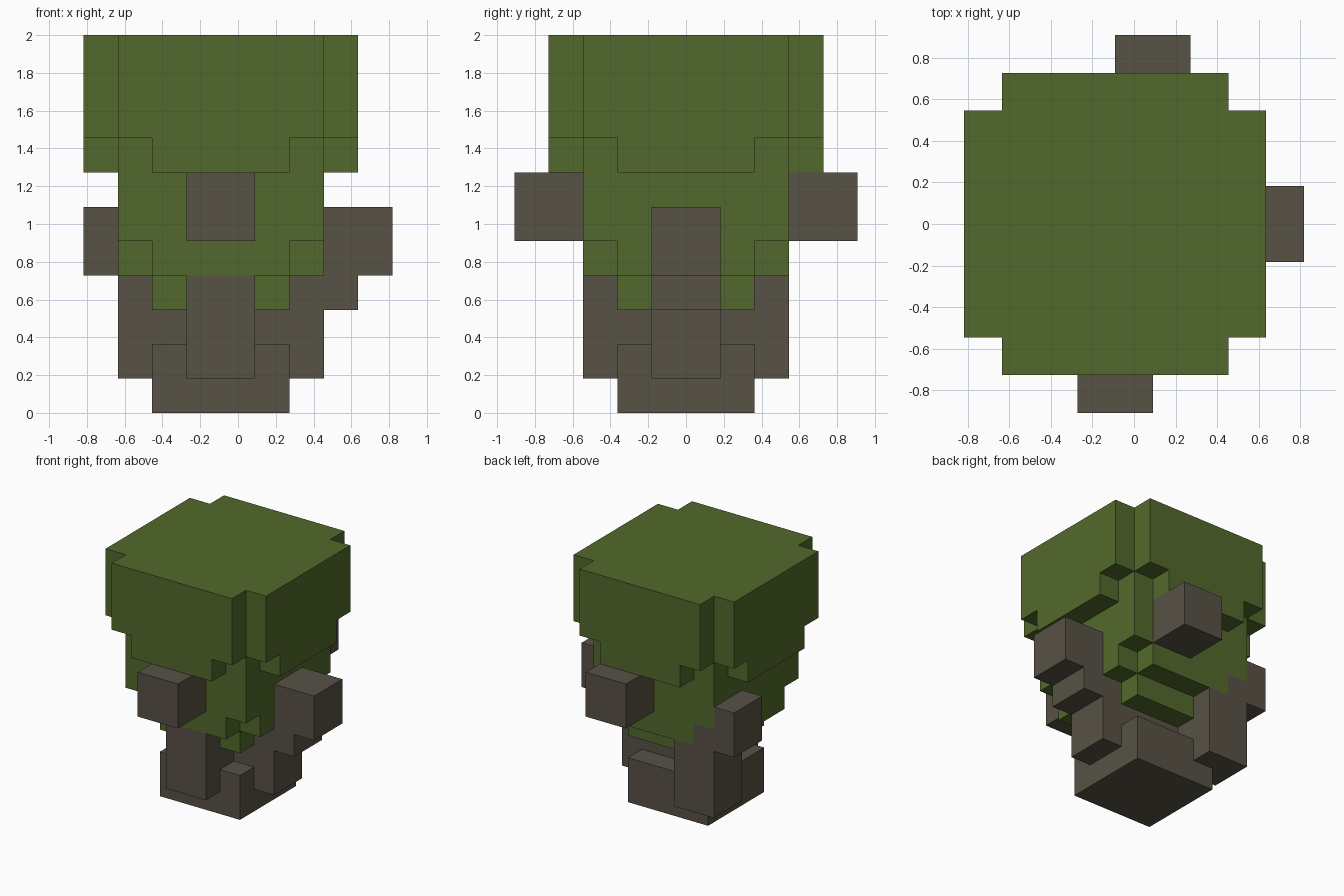
import bpy
import bmesh
from mathutils import Vector

default = bpy.data.objects.get("Cube")
if default:
    bpy.data.objects.remove(default, do_unlink=True)

UNIT = 2 / 11                      # edge of one block
ORIGIN = Vector((4.5, 5, 0))       # block coordinates of the model centre


def make_material(name, rgb):
    mat = bpy.data.materials.new(name)
    mat.use_nodes = True
    color = (*rgb, 1)
    mat.diffuse_color = color
    bsdf = mat.node_tree.nodes["Principled BSDF"]
    bsdf.inputs["Base Color"].default_value = color
    bsdf.inputs["Roughness"].default_value = 0.9
    return mat


leaf = make_material("leaf green", (0.085, 0.141, 0.025))
bark = make_material("bark brown", (0.098, 0.084, 0.061))


def centred(half_x, half_y, z0, z1):
    """Box centred on the trunk axis."""
    return (4 - half_x, 4 + half_x, 5 - half_y, 5 + half_y, z0, z1)


# Each part is a union of block boxes: x0, x1, y0, y1, z0, z1.
# Earlier parts own any blocks they share with later ones.
PARTS = [
    ("trunk_base", bark, [centred(2, 2, 0, 2), centred(1, 1, 2, 3)]),
    ("front_root", bark, [(3, 5, 2, 4, 1, 4)]),
    ("front_branch", bark, [(3, 5, 0, 2, 5, 7)]),
    ("left_branch", bark, [(5, 7, 4, 6, 1, 4), (7, 8, 4, 6, 3, 6), (8, 9, 4, 6, 4, 6)]),
    ("right_branch", bark, [(1, 3, 6, 8, 1, 4), (1, 2, 7, 8, 4, 5), (0, 1, 6, 8, 4, 6)]),
    ("back_branch", bark, [(4, 6, 8, 10, 5, 7)]),
    # Foliage widens in steps toward the flat top
    ("lower_foliage", leaf, [centred(2, 2, 3, 4), centred(2, 3, 4, 5), centred(3, 2, 4, 5)]),
    ("middle_foliage", leaf, [centred(3, 3, 5, 8)]),
    ("crown", leaf, [centred(4, 2, 7, 8), centred(2, 4, 7, 8),
                     centred(4, 3, 8, 11), centred(3, 4, 8, 11)]),
]

owner = {}
for name, mat, boxes in PARTS:
    for x0, x1, y0, y1, z0, z1 in boxes:
        for x in range(x0, x1):
            for y in range(y0, y1):
                for z in range(z0, z1):
                    owner.setdefault((x, y, z), name)


def build_part(name, mat):
    """Skin the exposed sides of a part's blocks and merge flat areas."""
    bm = bmesh.new()
    for cell in [c for c, part in owner.items() if part == name]:
        centre = Vector(cell) + Vector((0.5, 0.5, 0.5))
        for axis in range(3):
            for sign in (-1, 1):
                normal = Vector((0, 0, 0))
                normal[axis] = sign
                if tuple(int(a + b) for a, b in zip(cell, normal)) in owner:
                    continue
                u = Vector((0, 0, 0))
                u[(axis + 1) % 3] = 0.5
                v = normal.cross(u)
                mid = centre + normal / 2 - ORIGIN
                corners = (mid - u - v, mid + u - v, mid + u + v, mid - u + v)
                bm.faces.new([bm.verts.new(p * UNIT) for p in corners])
    bmesh.ops.remove_doubles(bm, verts=bm.verts, dist=UNIT / 100)
    bmesh.ops.dissolve_limit(bm, angle_limit=0.01, verts=bm.verts, edges=bm.edges)
    mesh = bpy.data.meshes.new(name)
    bm.to_mesh(mesh)
    bm.free()
    mesh.materials.append(mat)
    bpy.context.collection.objects.link(bpy.data.objects.new(name, mesh))


for name, mat, boxes in PARTS:
    build_part(name, mat)
